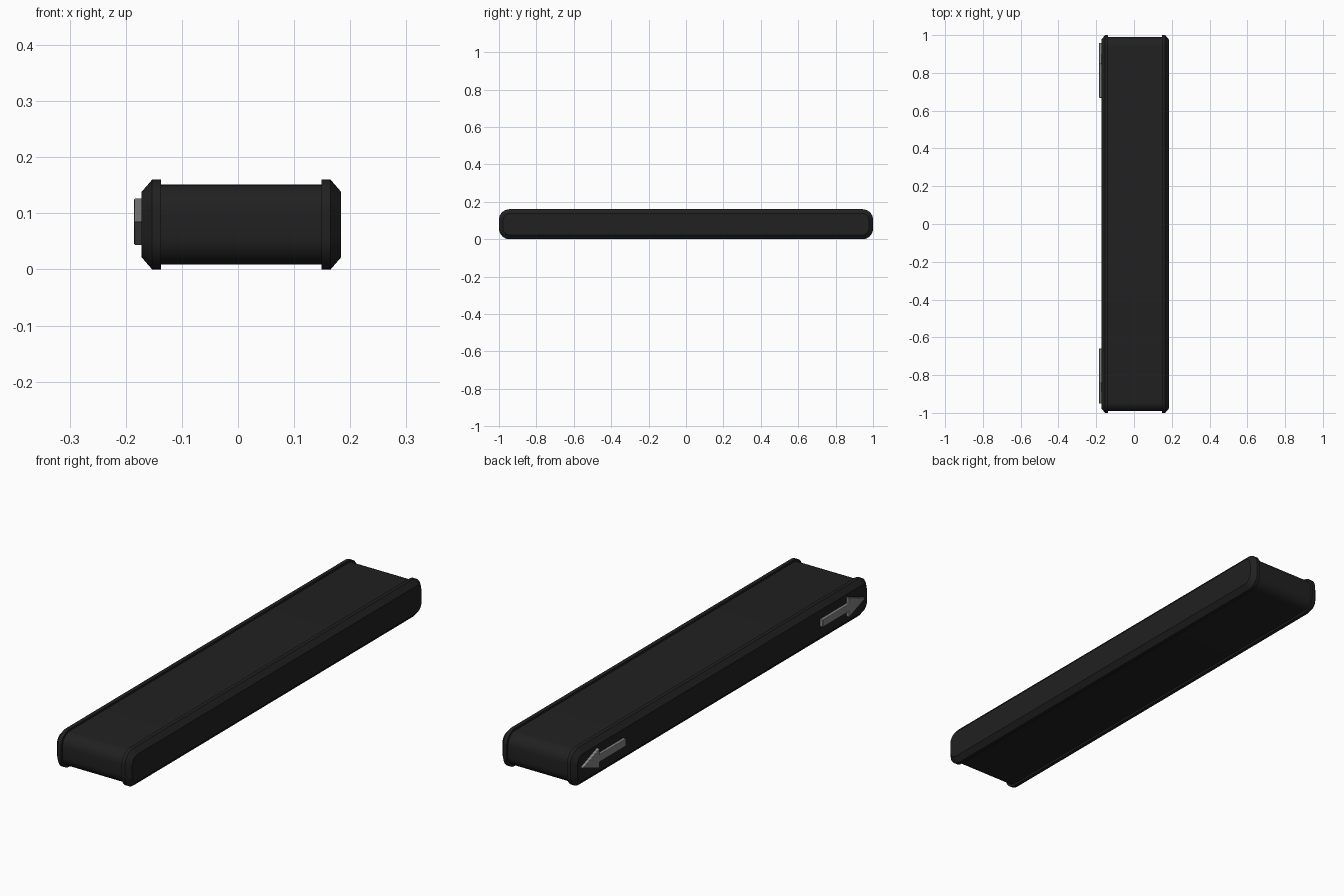
import bpy, bmesh, math

if "Cube" in bpy.data.objects:
    bpy.data.objects.remove(bpy.data.objects["Cube"])


def material(name, v):
    m = bpy.data.materials.new(name)
    m.diffuse_color = (v, v, v, 1)
    m.use_nodes = True
    m.node_tree.nodes["Principled BSDF"].inputs["Base Color"].default_value = m.diffuse_color
    return m


BLACK = material("black_rubber", 0.015)
GREY = material("grey_metal", 0.22)
CZ = 0.08


def finish(name, bm, mat, bevel=0):
    bmesh.ops.recalc_face_normals(bm, faces=bm.faces)
    me = bpy.data.meshes.new(name)
    bm.to_mesh(me)
    bm.free()
    ob = bpy.data.objects.new(name, me)
    bpy.context.collection.objects.link(ob)
    me.materials.append(mat)
    if bevel:
        b = ob.modifiers.new("bevel", 'BEVEL')
        b.width, b.segments = bevel, 2
    bpy.ops.object.select_all(action='DESELECT')
    bpy.context.view_layer.objects.active = ob
    ob.select_set(True)
    bpy.ops.object.shade_smooth_by_angle(angle=math.radians(30))
    return ob


def rounded_rect(hy, hz, r, n=8):
    pts = []
    for k, (sy, sz) in enumerate([(1, 1), (-1, 1), (-1, -1), (1, -1)]):
        for i in range(n + 1):
            a = (k + i / n) * math.pi / 2
            pts.append((sy * (hy - r) + r * math.cos(a),
                        CZ + sz * (hz - r) + r * math.sin(a)))
    return pts


def loft(name, sections, mat):
    # sections: (x, half length, half height, corner radius)
    bm = bmesh.new()
    rings = [[bm.verts.new((x, y, z)) for y, z in rounded_rect(hy, hz, r)]
             for x, hy, hz, r in sections]
    for a, b in zip(rings, rings[1:]):
        for i in range(len(a)):
            j = (i + 1) % len(a)
            bm.faces.new((a[i], a[j], b[j], b[i]))
    bm.faces.new(rings[0])
    bm.faces.new(rings[-1])
    return finish(name, bm, mat)


# Long rounded bar
loft("bar_body", [(-0.145, 0.991, 0.0715, 0.05), (0.16, 0.991, 0.0715, 0.05)], BLACK)

# Chamfered end rims
for name, x0, s in (("left_rim", -0.137, -1), ("right_rim", 0.149, 1)):
    loft(name, [(x0, 1.0, 0.08, 0.056), (x0 + s * 0.016, 1.0, 0.08, 0.056),
                (x0 + s * 0.035, 0.978, 0.058, 0.036)], BLACK)

# Raised arrows on the left side pointing to each end
for name, s, tip in (("back_arrow", 1, 0.96), ("front_arrow", -1, 0.952)):
    outline = [(0, 0), (-0.113, 0.042), (-0.113, 0.016), (-0.292, 0.016),
               (-0.292, -0.016), (-0.113, -0.016), (-0.113, -0.042)]
    bm = bmesh.new()
    face = bm.faces.new([bm.verts.new((-0.168, s * (tip + y), 0.085 + z))
                         for y, z in outline])
    ext = bmesh.ops.extrude_face_region(bm, geom=[face])["geom"]
    bmesh.ops.translate(bm, vec=(-0.017, 0, 0),
                        verts=[v for v in ext if isinstance(v, bmesh.types.BMVert)])
    finish(name, bm, GREY, 0.002)
